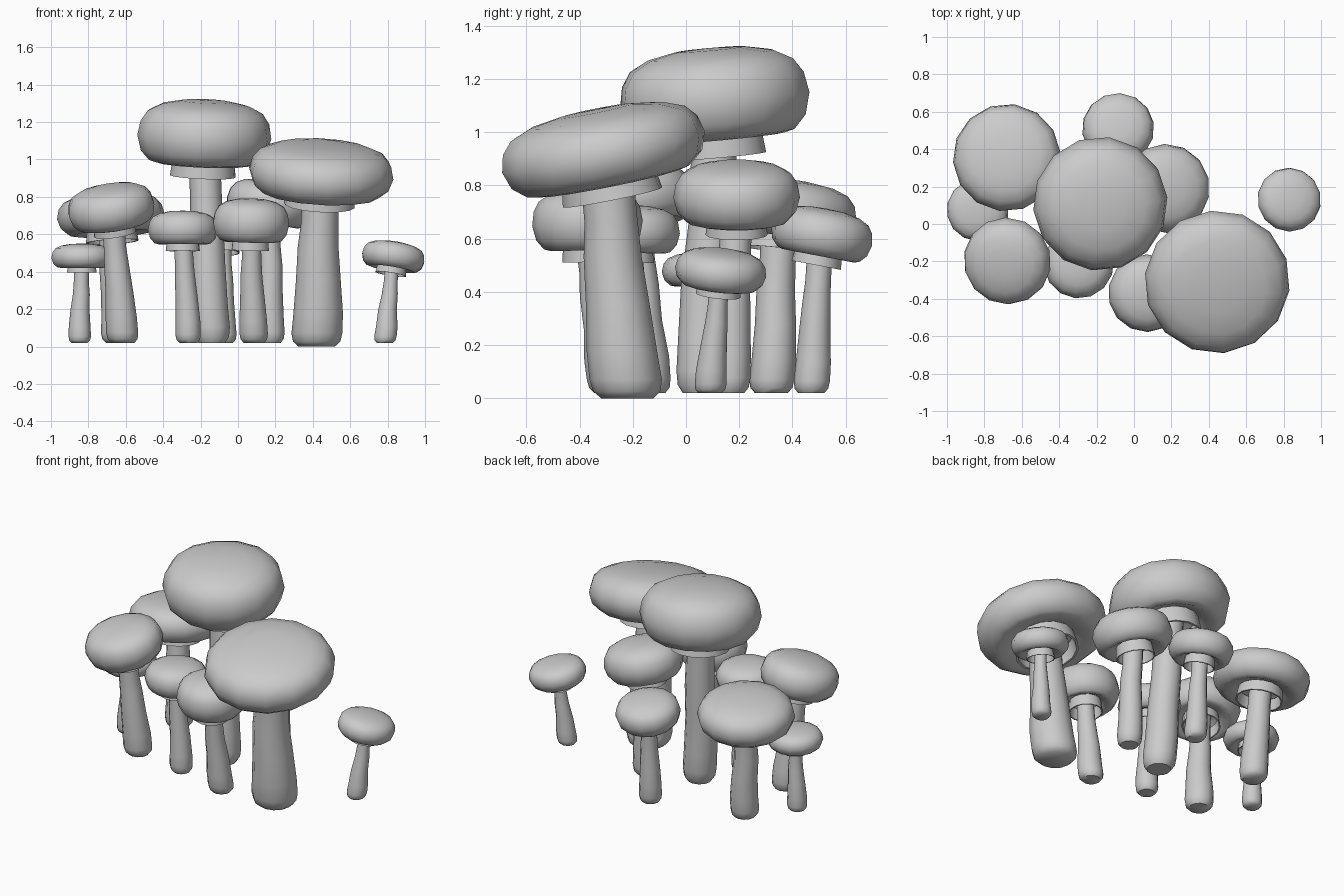
import bpy, bmesh, math, random
from mathutils import Vector, Matrix

if "Cube" in bpy.data.objects:
    bpy.data.objects.remove(bpy.data.objects["Cube"])

random.seed(4)


def loft(name, rings, sides, mat=None):
    """Skin circles given as (centre, radius); radius 0 makes a point."""
    bm = bmesh.new()
    loops = []
    for c, r in rings:
        c = Vector(c)
        if r == 0:
            loops.append([bm.verts.new(c)])
        else:
            loops.append([bm.verts.new(c + Vector((r * math.cos(2 * math.pi * i / sides),
                                                   r * math.sin(2 * math.pi * i / sides), 0)))
                          for i in range(sides)])
    for a, b in zip(loops, loops[1:]):
        for i in range(sides):
            j = (i + 1) % sides
            if len(a) == 1:
                bm.faces.new((a[0], b[j], b[i]))
            elif len(b) == 1:
                bm.faces.new((a[i], a[j], b[0]))
            else:
                bm.faces.new((a[i], a[j], b[j], b[i]))
    bmesh.ops.recalc_face_normals(bm, faces=bm.faces)
    me = bpy.data.meshes.new(name)
    bm.to_mesh(me)
    bm.free()
    ob = bpy.data.objects.new(name, me)
    bpy.context.collection.objects.link(ob)
    if mat:
        ob.matrix_world = mat
    bpy.ops.object.select_all(action='DESELECT')
    ob.select_set(True)
    bpy.context.view_layer.objects.active = ob
    bpy.ops.object.shade_smooth_by_angle(angle=math.radians(50))
    return ob


# cap profile: (radius, height), from hollow underside over the rim to the crown
CAP = [(0, .25), (.3, .22), (.52, .1), (.7, 0), (.81, .03), (.94, .18), (1, .42),
       (.96, .65), (.86, .81), (.66, .92), (.36, .985), (0, 1)]
# stem profile: (radius blend base->top, shrink, height fraction)
STEM = [(0, 0, 0), (0, .72, 0), (0, .93, .03), (0, 1, .08), (.1, 1, .2), (.45, 1, .4),
        (.75, 1, .6), (1, 1, .75), (1, 1, 1)]


def mushroom(i, cap, R, H, lean, base, r0, r1, z0=.02):
    n = Vector((lean[0], lean[1], 1)).normalized()
    spin = Matrix.Rotation(random.uniform(0, .4), 4, 'Z')
    mat = (Matrix.Translation(cap)
           @ Vector((0, 0, 1)).rotation_difference(n).to_matrix().to_4x4() @ spin)
    # cap
    loft(f"cap_{i}", [((0, 0, (h - .42) * H), r * R) for r, h in CAP], 14, mat)
    # hanging collar under the cap
    top, low = -.3 * H, -.42 * H - .2 * H
    loft(f"collar_{i}", [((0, 0, top), .455 * R), ((0, 0, low), .49 * R),
                         ((0, 0, low), .455 * R), ((0, 0, top), .42 * R)], 14, mat)
    # stem, leaning from its foot to the cap
    p0, p1 = Vector((base[0], base[1], z0)), Vector(cap) - n * (.15 * H)
    rings = []
    for k, (b, s, t) in enumerate(STEM):
        p = p0.lerp(p1, t)
        if .15 < t < .7:
            p += Vector((random.uniform(-1, 1), random.uniform(-1, 1), 0)) * r1 * .08
        rings.append((p, (r0 + (r1 - r0) * b) * s))
    loft(f"stem_{i}", rings, 12)


# cap centre, cap radius, cap height, lean, foot, foot radius, neck radius
DATA = [
    ((-.18, .108, 1.12), .36, .34, (.04, -.09), (-.14, .06), .1, .085),
    ((.445, -.31, .925), .39, .28, (.06, -.2), (.42, -.22), .136, .1, 0),
    ((-.68, .355, .695), .289, .22, (-.06, .1), (-.645, .32), .085, .068),
    ((-.677, -.197, .735), .236, .22, (-.15, -.2), (-.615, -.14), .086, .06),
    ((-.835, .075, .475), .166, .13, (0, 0), (-.847, .07), .06, .04),
    ((-.295, -.21, .622), .188, .18, (0, .02), (-.265, -.2), .068, .05),
    ((.07, -.37, .658), .208, .23, (.03, -.05), (.085, -.29), .076, .052),
    ((.17, .19, .755), .238, .23, (.18, 0), (.175, .165), .075, .06),
    ((-.085, .51, .61), .193, .18, (0, .19), (-.075, .47), .068, .048),
    ((.83, .13, .475), .172, .145, (.16, .11), (.785, .09), .06, .037),
]
for i, d in enumerate(DATA):
    mushroom(i + 1, *d)
